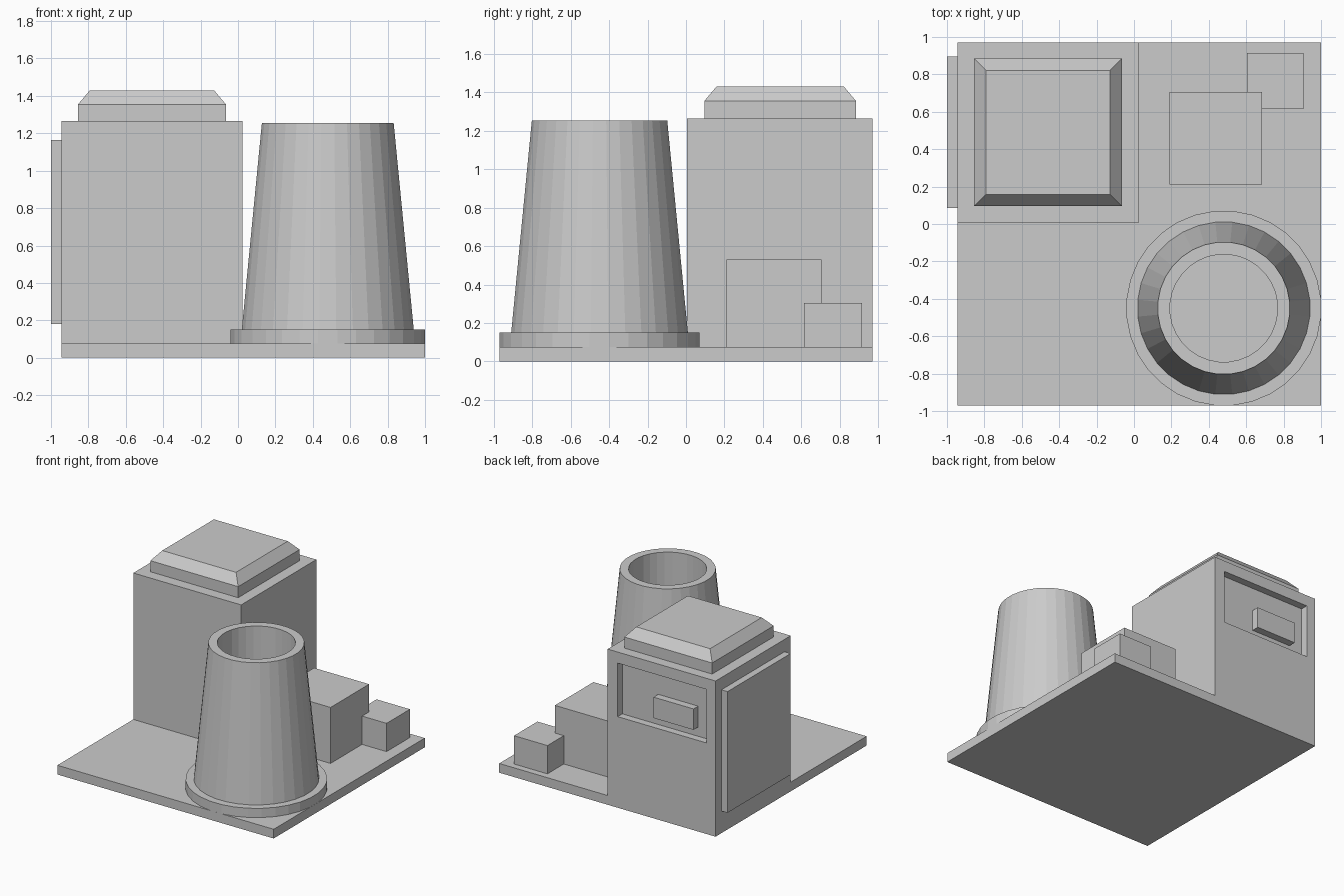
import bpy, bmesh, math

if "Cube" in bpy.data.objects:
    bpy.data.objects.remove(bpy.data.objects["Cube"])


def finish(name, bm):
    bmesh.ops.recalc_face_normals(bm, faces=bm.faces[:])
    mesh = bpy.data.meshes.new(name)
    bm.to_mesh(mesh)
    bm.free()
    obj = bpy.data.objects.new(name, mesh)
    bpy.context.collection.objects.link(obj)
    return obj


def box(name, x, y, z):
    bm = bmesh.new()
    bmesh.ops.create_cube(bm, size=1)
    for v in bm.verts:
        v.co = [(a + b) / 2 + c * (b - a) for c, (a, b) in zip(v.co, (x, y, z))]
    return finish(name, bm)


def lathe(name, centre, profile, sides=32):
    # flat sides face the axes; both profile ends are capped
    bm = bmesh.new()
    rings = []
    for r, z in profile:
        angles = [(i + 0.5) * math.tau / sides for i in range(sides)]
        rings.append([bm.verts.new((centre[0] + r * math.cos(a),
                                    centre[1] + r * math.sin(a), z)) for a in angles])
    for low, high in zip(rings, rings[1:]):
        for i in range(sides):
            j = (i + 1) % sides
            bm.faces.new((low[i], low[j], high[j], high[i]))
    bm.faces.new(rings[0])
    bm.faces.new(rings[-1])
    return finish(name, bm)


def boolean(obj, cutter, operation):
    mod = obj.modifiers.new(operation.lower(), 'BOOLEAN')
    mod.operation = operation
    mod.solver = 'EXACT'
    mod.object = cutter
    bpy.context.view_layer.objects.active = obj
    bpy.ops.object.modifier_apply(modifier=mod.name)
    bpy.data.objects.remove(cutter)


# Ground slab and main building, with a recess in the back wall
building = box("slab_and_building", (-0.945, 1.0), (-0.97, 0.97), (0, 0.075))
boolean(building, box("walls", (-0.945, 0.025), (0.005, 0.97), (0, 1.265)), 'UNION')
boolean(building, box("recess_cutter", (-0.865, -0.065), (0.91, 1.1), (0.74, 1.175)), 'DIFFERENCE')

# Block inside the recess and raised panel on the left wall
box("recess_block", (-0.747, -0.388), (0.91, 0.97), (0.815, 0.985))
box("side_panel", (-1.0, -0.945), (0.085, 0.895), (0.18, 1.165))

# Roof cap: a square block with its top sloped inwards
bm = bmesh.new()
bmesh.ops.create_cube(bm, size=1)
for v in bm.verts:
    v.co = (-0.46 + v.co.x * 0.79, 0.49 + v.co.y * 0.79, 1.31 + v.co.z * 0.09)
top = max(bm.faces, key=lambda f: f.calc_center_median().z)
new = bmesh.ops.extrude_face_region(bm, geom=[top])["geom"]
bmesh.ops.delete(bm, geom=[top], context='FACES_ONLY')
for v in (g for g in new if isinstance(g, bmesh.types.BMVert)):
    v.co = (-0.46 + (v.co.x + 0.46) * 0.84, 0.49 + (v.co.y - 0.49) * 0.84, 1.43)
finish("roof_cap", bm)

# Hollow tapered tower on a round foot
lathe("cooling_tower", (0.48, -0.45),
      [(0.522, 0.075), (0.522, 0.15), (0.462, 0.15), (0.354, 1.255),
       (0.288, 1.255), (0.288, 0.15)])

# Two blocks beside the building
box("large_block", (0.19, 0.685), (0.21, 0.705), (0.075, 0.53))
box("small_block", (0.605, 0.905), (0.615, 0.915), (0.075, 0.305))
